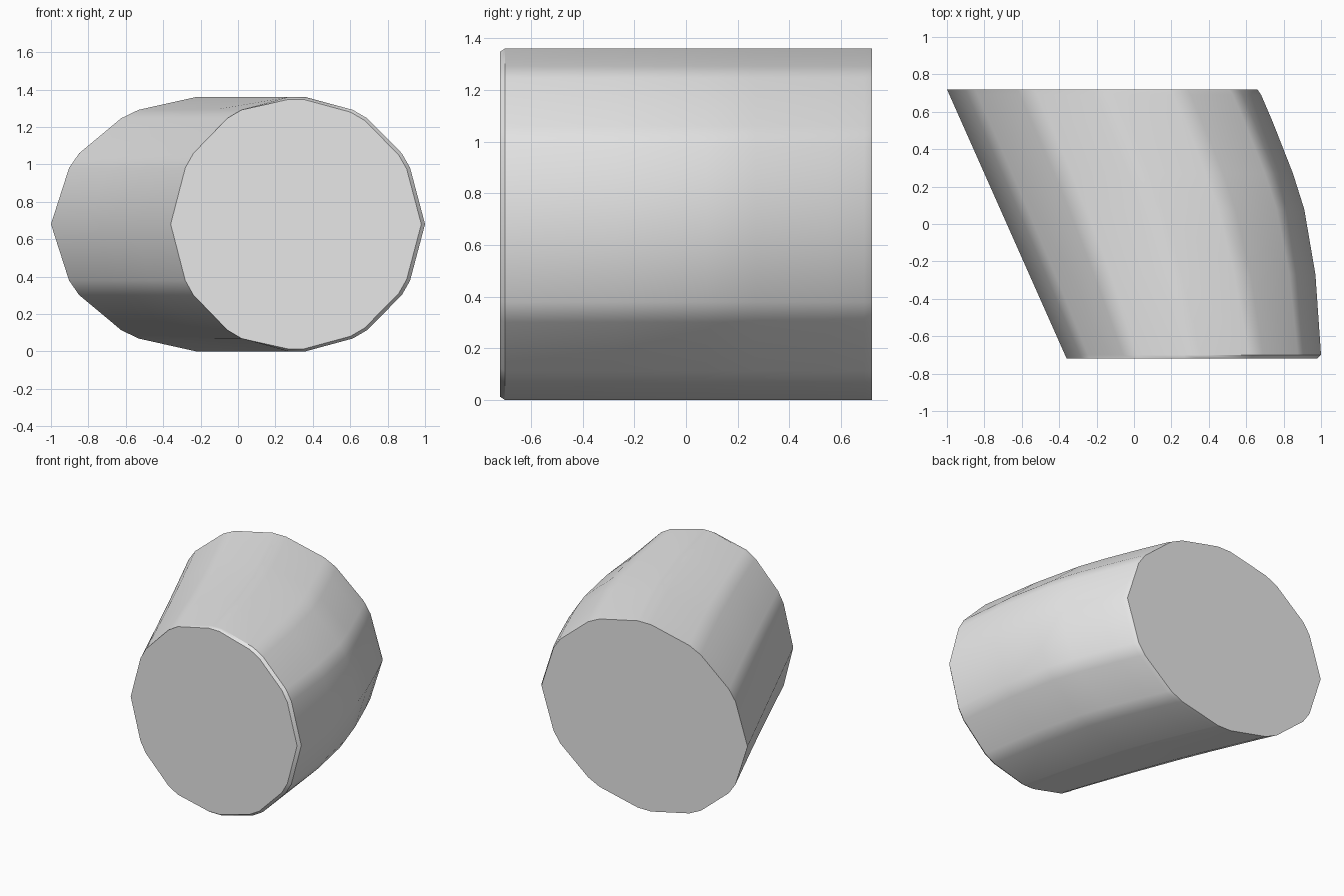
import bpy, bmesh, math
from mathutils import Vector

if "Cube" in bpy.data.objects:
    bpy.data.objects.remove(bpy.data.objects["Cube"], do_unlink=True)

SIDES = 12
HALF_HEIGHT = 0.68

# Cross-section: twelve sides with small flats on the corners, side tips kept sharp
corners = [Vector((math.cos(2 * math.pi * i / SIDES), math.sin(2 * math.pi * i / SIDES)))
           for i in range(SIDES)]
section = []
for i, c in enumerate(corners):
    if i in (0, SIDES // 2):
        section.append(c)
    else:
        section.append(c.lerp(corners[i - 1], 0.13))
        section.append(c.lerp(corners[(i + 1) % SIDES], 0.13))
top = max(p.y for p in section)

# Stations from front to back: y and the x reached by the bulging side
stations = [(-0.72, 0.98), (-0.70, 1.0), (-0.27, 0.97), (0.08, 0.91),
            (0.27, 0.85), (0.55, 0.74), (0.69, 0.68), (0.72, 0.66)]

bm = bmesh.new()
rings = []
for n, (y, right) in enumerate(stations):
    left = -0.36 - 0.64 * (y + 0.72) / 1.44   # straight slanted side
    mid, half = (left + right) / 2, (right - left) / 2
    ring = []
    for p in section:
        # Small chamfer on the front rim, except along the slanted side
        shrink = 0.98 if n == 0 and p.x > -0.2 else 1.0
        ring.append(bm.verts.new((mid + half * p.x, y,
                                  HALF_HEIGHT * (1 + shrink * p.y / top))))
    rings.append(ring)

# Skin and flat end caps
for a, b in zip(rings, rings[1:]):
    for i in range(len(a)):
        j = (i + 1) % len(a)
        bm.faces.new((a[i], a[j], b[j], b[i]))
bm.faces.new(rings[0])
bm.faces.new(rings[-1])
bmesh.ops.recalc_face_normals(bm, faces=bm.faces)

mesh = bpy.data.meshes.new("slanted_barrel")
bm.to_mesh(mesh)
bm.free()
barrel = bpy.data.objects.new("slanted_barrel", mesh)
bpy.context.collection.objects.link(barrel)

# Plain grey surface
grey = bpy.data.materials.new("light_grey")
grey.use_nodes = True
colour = (0.8, 0.8, 0.8, 1)
grey.diffuse_color = colour
grey.node_tree.nodes["Principled BSDF"].inputs["Base Color"].default_value = colour
mesh.materials.append(grey)

# Smooth skin with sharp rims
bpy.ops.object.select_all(action='DESELECT')
barrel.select_set(True)
bpy.context.view_layer.objects.active = barrel
bpy.ops.object.shade_smooth_by_angle(angle=math.radians(38))
weighted = barrel.modifiers.new("weighted_normals", 'WEIGHTED_NORMAL')
weighted.keep_sharp = True
